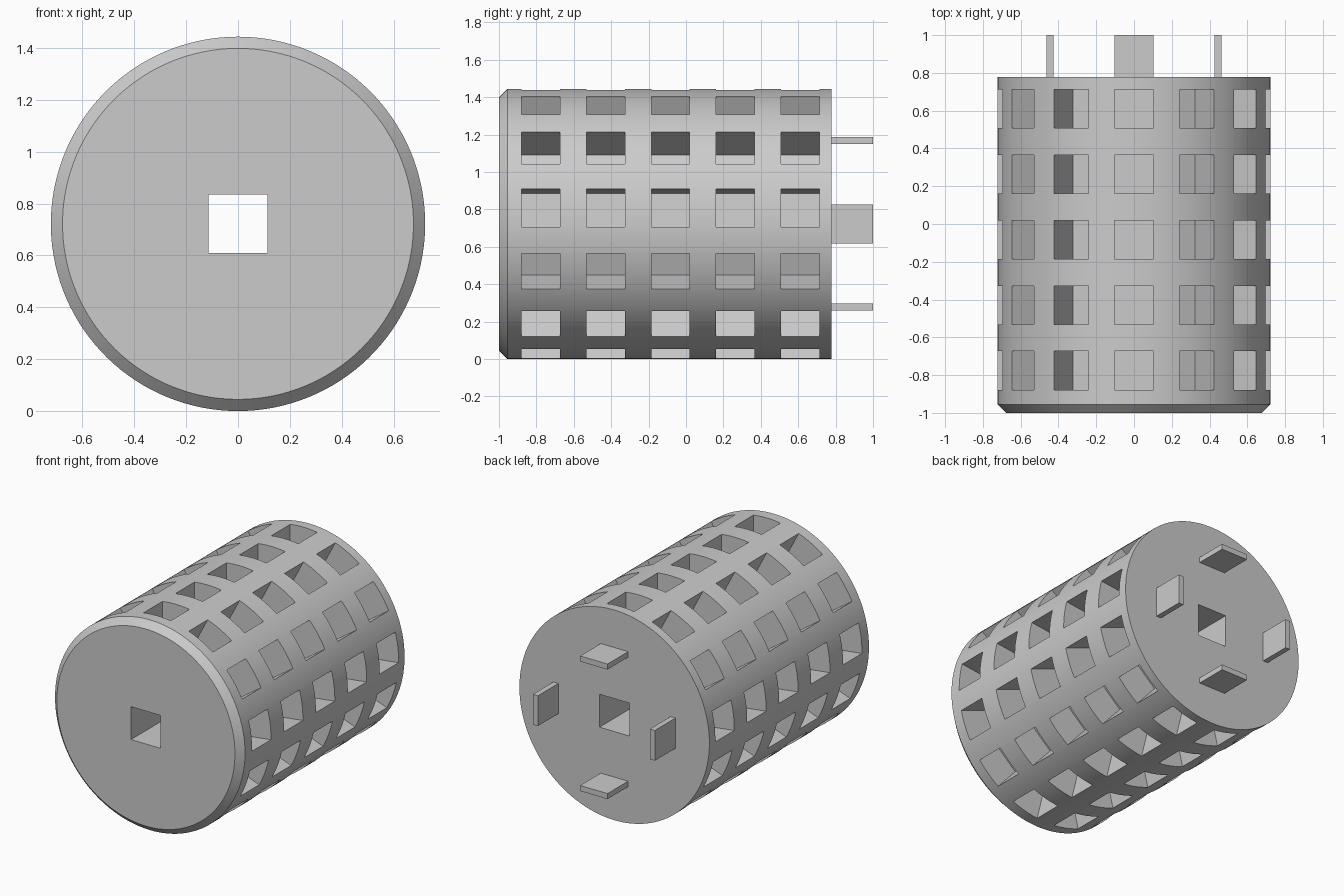
import bpy, bmesh, math
from mathutils import Matrix, Vector

cube = bpy.data.objects.get("Cube")
if cube:
    bpy.data.objects.remove(cube, do_unlink=True)

RADIUS, FRONT, BACK, CHAMFER = 0.722, -1.0, 0.777, 0.045
CENTRE = Vector((0, 0, RADIUS))
COLUMNS, ROWS = 13, 5
POCKET, FLOOR, HOLE = 0.205, 0.5, 0.226
SEGMENTS = 130

grey = bpy.data.materials.new("matte grey")
grey.use_nodes = True
grey.diffuse_color = (0.6, 0.6, 0.6, 1)
grey.node_tree.nodes["Principled BSDF"].inputs["Base Color"].default_value = (0.6, 0.6, 0.6, 1)


def make_object(name, bm):
    bmesh.ops.recalc_face_normals(bm, faces=bm.faces)
    mesh = bpy.data.meshes.new(name)
    bm.to_mesh(mesh)
    bm.free()
    mesh.materials.append(grey)
    obj = bpy.data.objects.new(name, mesh)
    bpy.context.collection.objects.link(obj)
    return obj


def add_box(bm, size, position, angle=0.0):
    """Box placed around the drum axis; local z points outward before turning."""
    matrix = (Matrix.Translation(CENTRE) @ Matrix.Rotation(angle, 4, 'Y')
              @ Matrix.Translation(position) @ Matrix.Diagonal((*size, 1)))
    bmesh.ops.create_cube(bm, size=1, matrix=matrix)


# Drum body: revolved outline with a chamfered front rim
bm = bmesh.new()
outline = [(RADIUS - CHAMFER, FRONT), (RADIUS, FRONT + CHAMFER), (RADIUS, BACK)]
rings = []
for r, y in outline:
    ring = []
    for i in range(SEGMENTS):
        a = math.tau * i / SEGMENTS
        ring.append(bm.verts.new(CENTRE + Vector((r * math.sin(a), y, r * math.cos(a)))))
    rings.append(ring)
for lower, upper in zip(rings, rings[1:]):
    for i in range(SEGMENTS):
        j = (i + 1) % SEGMENTS
        bm.faces.new((lower[i], lower[j], upper[j], upper[i]))
bm.faces.new(rings[0])
bm.faces.new(rings[-1])
drum = make_object("drum", bm)

# Cutter: rings of square pockets and the square axle hole
bm = bmesh.new()
depth = 0.4
for column in range(COLUMNS):
    for row in range(ROWS):
        y = -0.776 + row * 0.3465
        add_box(bm, (POCKET, POCKET, depth), Vector((0, y, FLOOR + depth / 2)),
                math.tau * column / COLUMNS)
add_box(bm, (HOLE, 3, HOLE), Vector((0, 0, 0)))
cutter = make_object("pocket_cutter", bm)
cutter.hide_render = True

cut = drum.modifiers.new("pockets", 'BOOLEAN')
cut.operation = 'DIFFERENCE'
cut.solver = 'EXACT'
cut.object = cutter
bpy.ops.object.select_all(action='DESELECT')
bpy.context.view_layer.objects.active = drum
drum.select_set(True)
bpy.ops.object.modifier_apply(modifier=cut.name)
bpy.data.objects.remove(cutter, do_unlink=True)
bpy.ops.object.shade_smooth_by_angle(angle=math.radians(25))

# Four flat coupling tabs on the back face
for i, side in enumerate(("top", "left", "bottom", "right")):
    bm = bmesh.new()
    start = BACK - 0.02
    add_box(bm, (0.208, 1 - start, 0.038), Vector((0, (1 + start) / 2, 0.445)), i * math.pi / 2)
    make_object(side + "_tab", bm)
